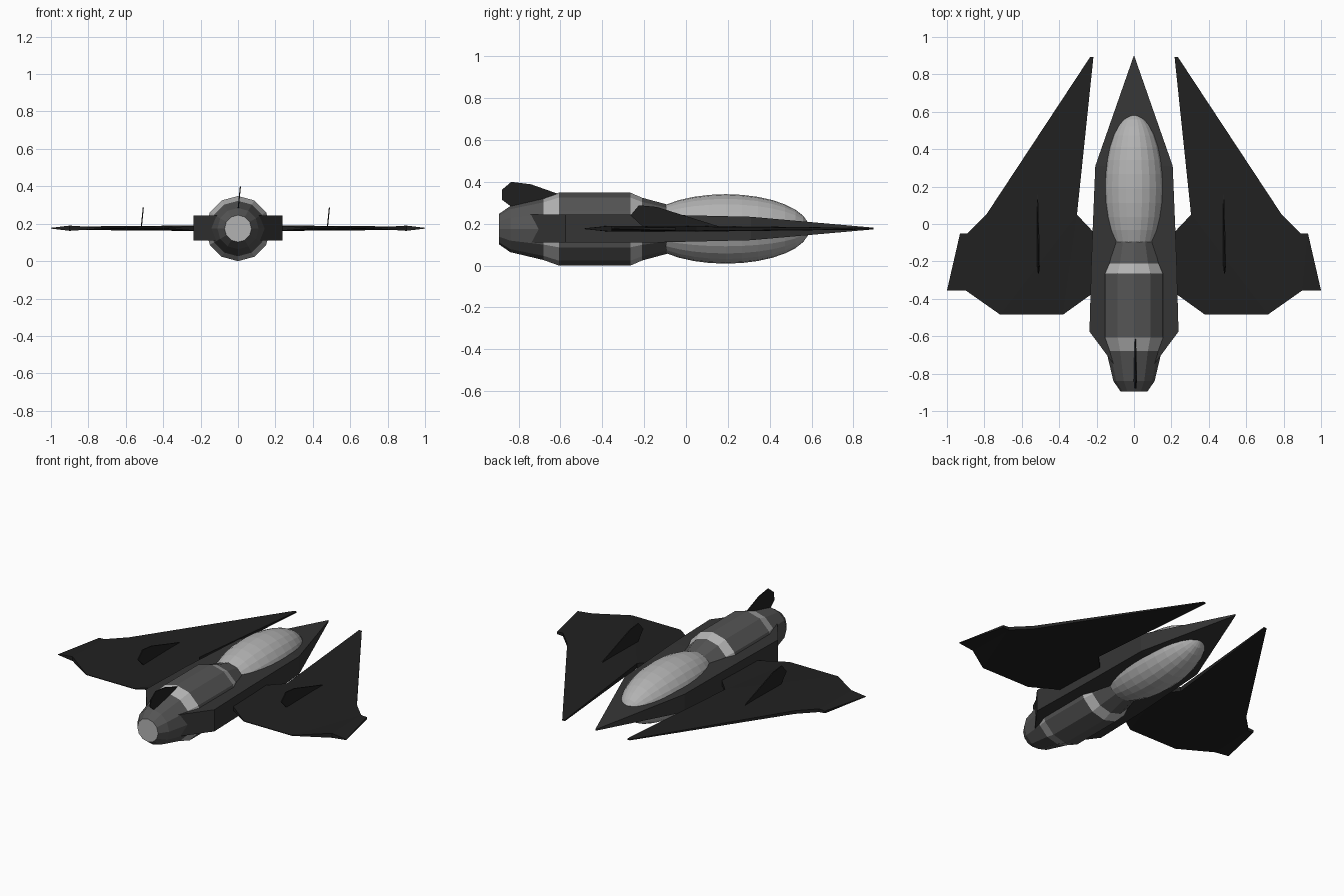
import bpy, bmesh, math

if "Cube" in bpy.data.objects:
    bpy.data.objects.remove(bpy.data.objects["Cube"])

ZC = 0.174  # height of the main axis


def material(name, v):
    m = bpy.data.materials.new(name)
    m.diffuse_color = (v, v, v, 1)
    m.use_nodes = True
    m.node_tree.nodes["Principled BSDF"].inputs["Base Color"].default_value = m.diffuse_color
    return m


BLACK = material("black", 0.015)
DARK = material("dark_grey", 0.035)
MID = material("mid_grey", 0.09)
LIGHT = material("light_grey", 0.45)


def finish(name, bm, mats):
    bmesh.ops.recalc_face_normals(bm, faces=bm.faces)
    me = bpy.data.meshes.new(name)
    bm.to_mesh(me)
    bm.free()
    for m in mats:
        me.materials.append(m)
    ob = bpy.data.objects.new(name, me)
    bpy.context.collection.objects.link(ob)
    return ob


def loft(bm, rings, cap=True):
    """Skin equal-length rings of points; returns side faces grouped by segment."""
    vs = [[bm.verts.new(p) for p in r] for r in rings]
    n = len(vs[0])
    segs = [[bm.faces.new((a[i], a[(i + 1) % n], b[(i + 1) % n], b[i])) for i in range(n)]
            for a, b in zip(vs, vs[1:])]
    caps = [bm.faces.new(vs[0]), bm.faces.new(vs[-1])] if cap else []
    return segs, caps


# Wedge-shaped hull: (y, half width, half height)
bm = bmesh.new()
stations = [(-0.78, 0.086, 0.068), (-0.575, 0.238, 0.068), (-0.2, 0.228, 0.068),
            (0.31, 0.207, 0.056), (0.897, 0.002, 0.004)]
loft(bm, [[(-w, y, ZC + .003 - h), (w, y, ZC + .003 - h),
           (w, y, ZC + .003 + h), (-w, y, ZC + .003 + h)] for y, w, h in stations])
finish("hull", bm, [DARK])

# Twelve-sided engine with pale bands: (y, radius)
bm = bmesh.new()
profile = [(-0.895, 0.072), (-0.84, 0.110), (-0.68, 0.148), (-0.608, 0.174),
           (-0.265, 0.174), (-0.21, 0.150), (-0.08, 0.115)]
segs, caps = loft(bm, [[(r * math.sin(i * math.pi / 6), y, ZC + r * math.cos(i * math.pi / 6))
                        for i in range(12)] for y, r in profile])
for f in segs[2] + segs[4] + [caps[0]]:
    f.material_index = 1
finish("engine", bm, [MID, LIGHT])

# Ellipsoid canopy pod, poles along y
bm = bmesh.new()
bmesh.ops.create_uvsphere(bm, u_segments=24, v_segments=16, radius=1)
for v in bm.verts:
    x, y, z = v.co
    v.co = (x * 0.166, 0.19 + z * 0.4, ZC + 0.001 + y * 0.166)
finish("canopy_pod", bm, [LIGHT])

# Wing: (x, y, half thickness), mirrored across x
outline = [(0.217, 0.892, 0.004), (0.235, 0.892, 0.003), (0.79, 0.05, 0.010),
           (0.89, -0.05, 0.010), (0.93, -0.05, 0.007), (1.0, -0.355, 0.002),
           (0.9, -0.355, 0.014), (0.715, -0.485, 0.002), (0.38, -0.485, 0.002),
           (0.22, -0.37, 0.014), (0.15, -0.37, 0.014), (0.15, -0.04, 0.014),
           (0.22, -0.04, 0.014), (0.305, 0.05, 0.014)]
bm = bmesh.new()
loft(bm, [[(x, y, ZC + .002 + s * h) for x, y, h in outline] for s in (-1, 1)])
bmesh.ops.triangulate(bm, faces=[f for f in bm.faces if len(f.verts) > 4])
wing = finish("wings", bm, [BLACK])
wing.modifiers.new("mirror", "MIRROR")


# Thin fins, all leaning slightly to +x
def fin(name, x0, pts):
    z0 = min(z for _, z in pts)
    bm = bmesh.new()
    loft(bm, [[(x0 + 0.1 * (z - z0) + t, y, z) for y, z in pts] for t in (-0.003, 0.003)])
    bmesh.ops.triangulate(bm, faces=[f for f in bm.faces if len(f.verts) > 4])
    finish(name, bm, [BLACK])


wing_fin = [(-0.2, 0.18), (-0.265, 0.24), (-0.225, 0.288), (-0.14, 0.28), (0.18, 0.18)]
fin("left_wing_fin", -0.517, wing_fin)
fin("right_wing_fin", 0.478, wing_fin)
fin("tail_fin", 0.0, [(-0.82, 0.27), (-0.88, 0.315), (-0.88, 0.362), (-0.835, 0.4),
                      (-0.74, 0.388), (-0.61, 0.342), (-0.65, 0.3)])
